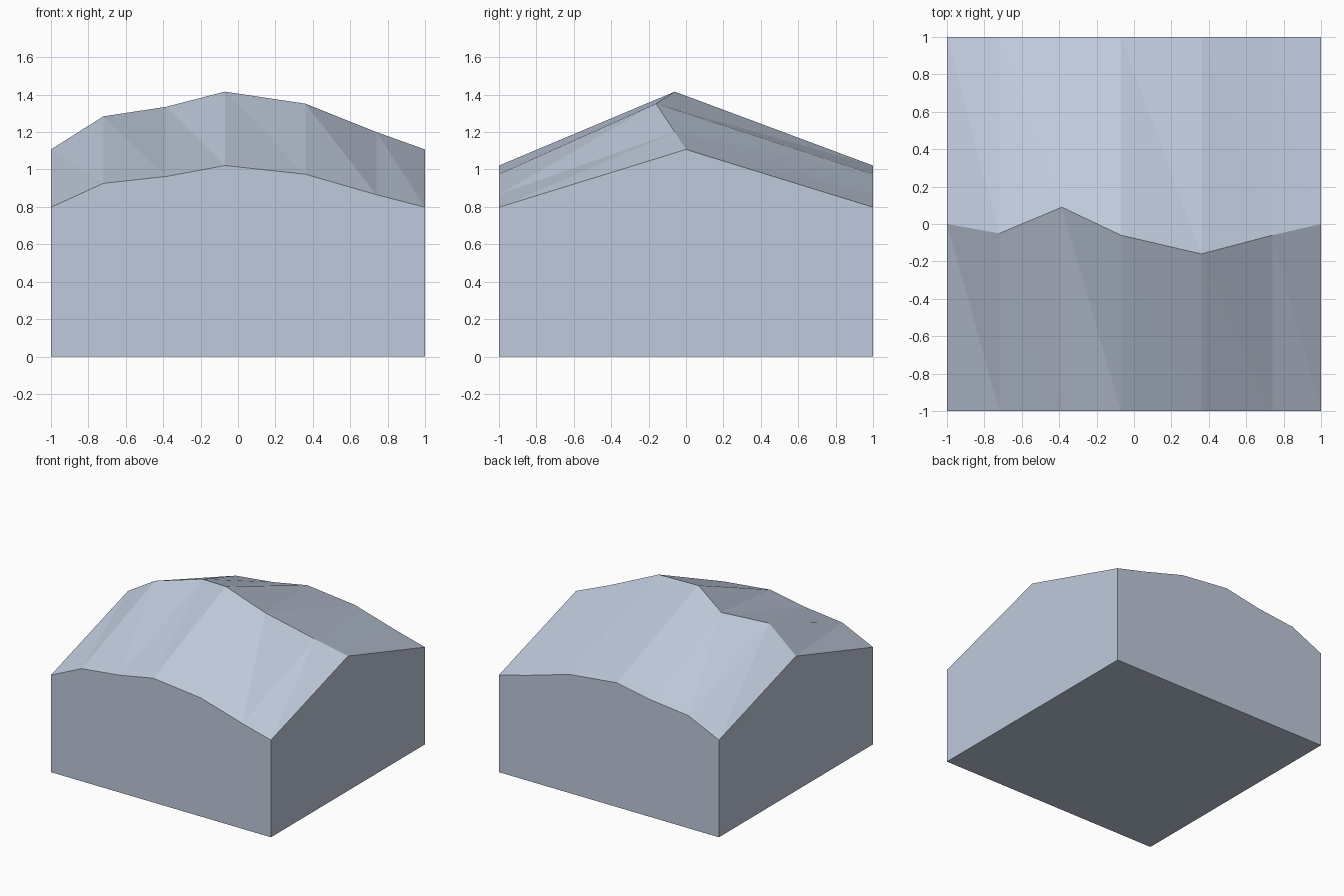
import bpy, bmesh

if "Cube" in bpy.data.objects:
    bpy.data.objects.remove(bpy.data.objects["Cube"])

# Ridge line: x, y offset, height; the eaves follow at a fixed share of the height
RIDGE = [(-1, 0, 1.107), (-0.72, -0.05, 1.284), (-0.385, 0.09, 1.335),
         (-0.07, -0.06, 1.416), (0.36, -0.16, 1.352), (0.74, -0.06, 1.2),
         (1, 0, 1.107)]
EAVE = 0.721

stone = bpy.data.materials.new("pale blue grey")
stone.diffuse_color = (0.52, 0.59, 0.71, 1)
stone.use_nodes = True
stone.node_tree.nodes["Principled BSDF"].inputs["Base Color"].default_value = stone.diffuse_color

bm = bmesh.new()
# Cross-sections from left to right
ridge = [bm.verts.new(p) for p in RIDGE]
front = [bm.verts.new((x, -1, z * EAVE)) for x, y, z in RIDGE]
back = [bm.verts.new((x, 1, z * EAVE)) for x, y, z in RIDGE]
fl, fr, br, bl = [bm.verts.new(p) for p in
                  ((-1, -1, 0), (1, -1, 0), (1, 1, 0), (-1, 1, 0))]

# Roof slopes, each bay split along one diagonal
for i in range(len(RIDGE) - 1):
    j = i + 1
    bm.faces.new((ridge[i], front[i], front[j]))
    bm.faces.new((ridge[i], front[j], ridge[j]))
    bm.faces.new((back[i], ridge[i], ridge[j]))
    bm.faces.new((back[i], ridge[j], back[j]))

# Walls and base
bm.faces.new([fl, fr] + front[::-1])
bm.faces.new([br, bl] + back)
bm.faces.new((bl, fl, front[0], ridge[0], back[0]))
bm.faces.new((fr, br, back[-1], ridge[-1], front[-1]))
bm.faces.new((fl, bl, br, fr))
bmesh.ops.recalc_face_normals(bm, faces=bm.faces)

mesh = bpy.data.meshes.new("ridged_block")
bm.to_mesh(mesh)
bm.free()
mesh.materials.append(stone)
block = bpy.data.objects.new("ridged_block", mesh)
bpy.context.collection.objects.link(block)
